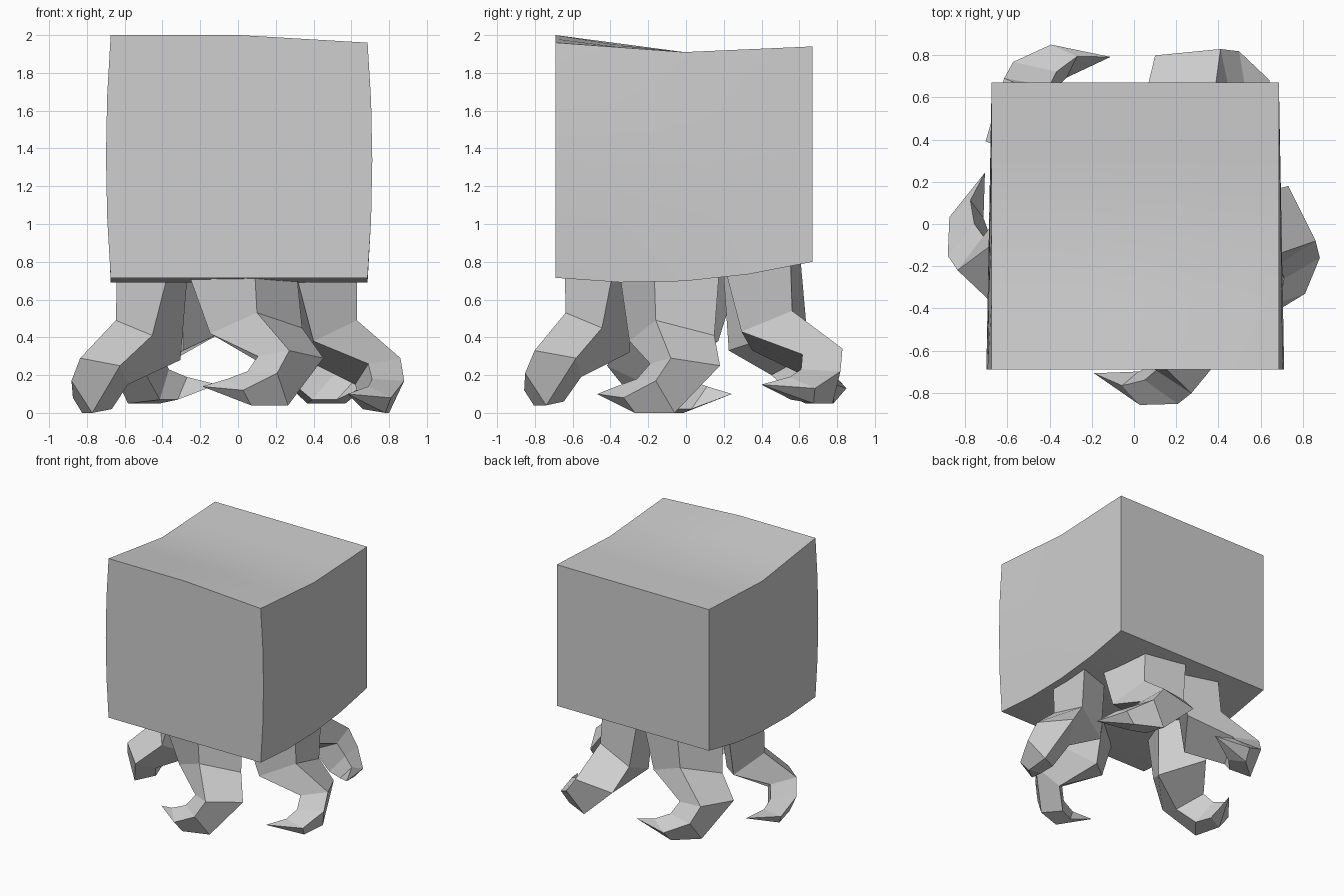
import bpy
import bmesh
from math import radians
from mathutils import Matrix, Vector

default_cube = bpy.data.objects.get("Cube")
if default_cube:
    bpy.data.objects.remove(default_cube, do_unlink=True)

# One plain grey for everything
grey = bpy.data.materials.new("plain_grey")
grey.use_nodes = True
colour = (0.62, 0.62, 0.62, 1)
grey.diffuse_color = colour
grey.node_tree.nodes["Principled BSDF"].inputs["Base Color"].default_value = colour


def finish(bm, name):
    """Turn a bmesh into a named, coloured object."""
    bmesh.ops.recalc_face_normals(bm, faces=bm.faces)
    mesh = bpy.data.meshes.new(name)
    bm.to_mesh(mesh)
    bm.free()
    mesh.materials.append(grey)
    obj = bpy.data.objects.new(name, mesh)
    bpy.context.collection.objects.link(obj)
    return obj


def build_body():
    """Box with a sagging top, a curved underside and bulging flanks."""
    bm = bmesh.new()
    bmesh.ops.create_cube(bm, size=2)
    bmesh.ops.subdivide_edges(bm, edges=bm.edges, cuts=3, use_grid_fill=True)
    for vert in bm.verts:
        side, depth, height = vert.co
        y = depth * 0.68 - 0.01
        bulge = 0.025 * (1 - height ** 2) * (1 - depth) / 2
        x = side * (0.68 + bulge) + 0.006
        if depth < 0:
            top = 1.91 - depth * (0.09 - 0.04 * max(side, 0))
        else:
            top = 1.91 + 0.03 * depth
        bottom = 0.69 + 0.13 * (y + 0.25) ** 2
        z = bottom + (top - bottom) * (height + 1) / 2
        vert.co = (x, y, z)
    body = finish(bm, "body")
    bpy.ops.object.select_all(action="DESELECT")
    body.select_set(True)
    bpy.context.view_layer.objects.active = body
    bpy.ops.object.shade_smooth_by_angle(angle=radians(30))


# Leg cross-sections from hip to toe: two outer corners, then two inner ones
HIP = [(.62, .18, .8), (.63, -.17, .8), (.29, -.36, .8), (.36, .1, .8)]
THIGH = [(.62, .15, .41), (.63, -.16, .49), (.4, -.3, .38), (.36, .05, .28)]
KNEE = [(.73, .18, .25), (.86, -.08, .29), (.69, -.19, .26), (.62, 0, .15)]
HEEL = [(.8, -.06, 0), (.88, -.16, .17), (.71, -.26, .18), (.66, -.14, .02)]
FOOT = [(.78, -.27, 0), (.81, -.33, .08), (.69, -.37, .14), (.66, -.27, .02)]
TOE = (.58, -.47, .1)
RINGS = [HIP, THIGH, KNEE, HEEL, FOOT]
HIP_CENTRE = Vector((.49, -.1, 0))


def turn(degrees):
    return Matrix.Rotation(radians(degrees), 3, "Z")


def build_leg(name, hip_angle, foot_angle, hip_spin, stretch, lift):
    """Four-sided bent leg, swung around the body and curling to a point."""
    bm = bmesh.new()

    def place(point, blend):
        # The hip is spun about its own axis; the spin fades out at the knee
        spun = turn(hip_spin * (1 - blend)) @ (Vector(point) - HIP_CENTRE)
        swing = hip_angle + (foot_angle - hip_angle) * blend
        spot = turn(swing) @ (spun + HIP_CENTRE)
        reach = 1 + (stretch - 1) * blend
        return bm.verts.new((spot.x * reach, spot.y * reach, spot.z + lift))

    loops = [[place(p, min(i / 2, 1)) for p in ring] for i, ring in enumerate(RINGS)]
    toe = place(TOE, 1)
    bm.faces.new(loops[0])
    for upper, lower in zip(loops, loops[1:]):
        for i in range(4):
            j = (i + 1) % 4
            bm.faces.new((upper[i], upper[j], lower[j], lower[i]))
    for i in range(4):
        bm.faces.new((loops[-1][i], loops[-1][(i + 1) % 4], toe))
    finish(bm, name)


build_body()

# Five legs spread around the underside
build_leg("front_leg", -76, -66, 36, 0.98, 0.04)
build_leg("left_leg", 0, 0, 0, 1, 0)
build_leg("back_left_leg", 70, 69, 10, 1.07, 0.05)
build_leg("back_right_leg", 133, 137, 5, 1.07, 0.05)
build_leg("right_leg", 193, 200, 40, 1, 0)
